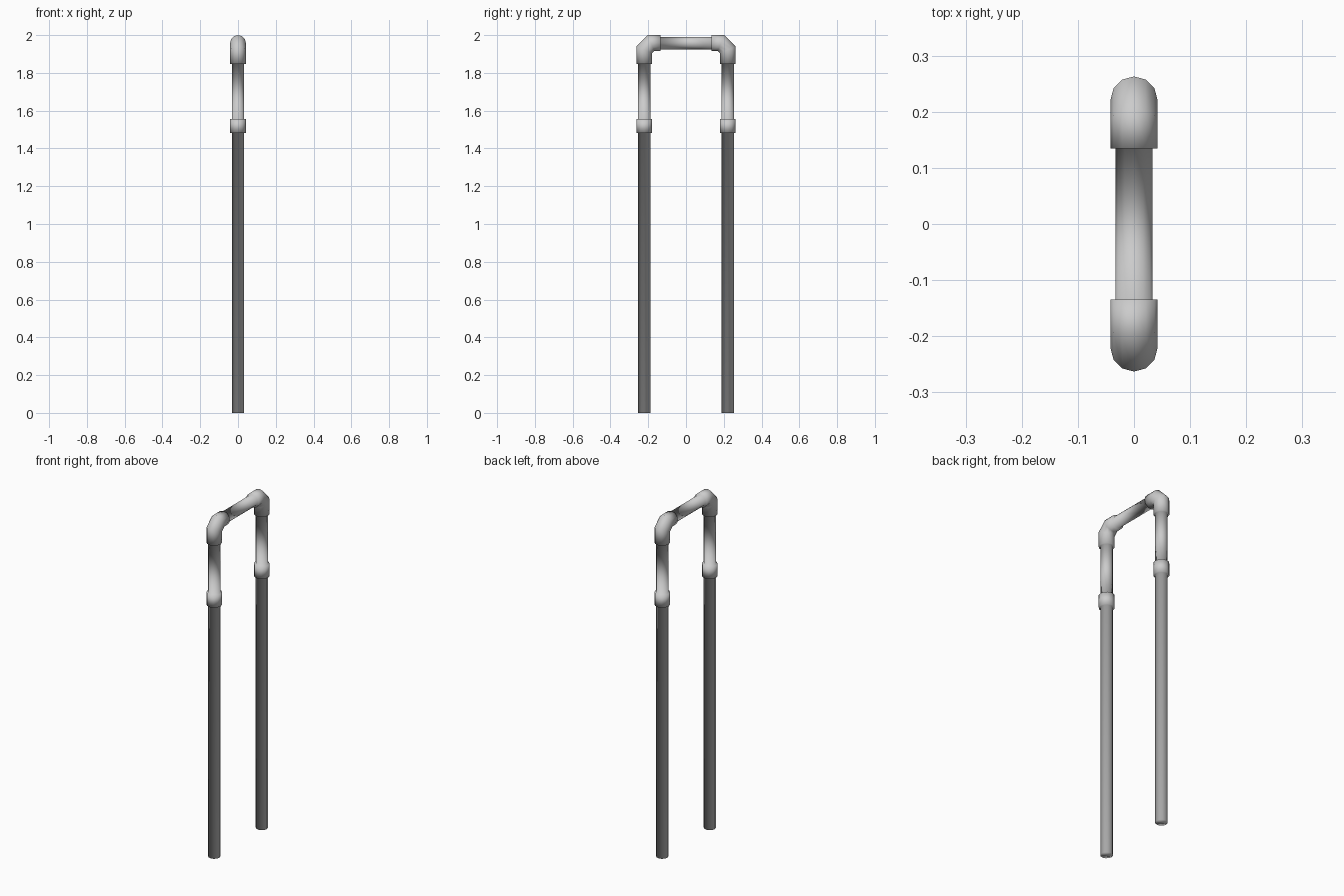
import bpy, bmesh
from math import sin, cos, pi, tan
from mathutils import Vector

if "Cube" in bpy.data.objects:
    bpy.data.objects.remove(bpy.data.objects["Cube"])

SIDES = 12
PIPE, FIT = 0.033, 0.042          # radii of pipes and fittings
LEG_Y, TOP_Z, BEND = 0.221, 1.958, 0.036
UP, SLANT, FLAT = 0, pi / 8, pi / 2   # tilt of a ring's axis from vertical
MITRE = 1 / cos(pi / 8)

# Half of the frame as rings: (y, z, radius, axis tilt, stretch)
half = [
    # lower leg
    (-LEG_Y, 0, PIPE, UP, 1), (-LEG_Y, 1.482, PIPE, UP, 1),
    # collar
    (-LEG_Y, 1.482, FIT, UP, 1), (-LEG_Y, 1.555, FIT, UP, 1),
    # upper pipe
    (-LEG_Y, 1.555, PIPE, UP, 1), (-LEG_Y, 1.847, PIPE, UP, 1),
    # mitred elbow
    (-LEG_Y, 1.847, FIT, UP, 1),
    (-LEG_Y, TOP_Z - BEND, FIT, SLANT, MITRE),
    (-LEG_Y + BEND, TOP_Z, FIT, 3 * SLANT, MITRE),
    (-0.135, TOP_Z, FIT, FLAT, 1),
    # start of the crossbar
    (-0.135, TOP_Z, PIPE, FLAT, 1),
]
# Mirror the half to the other leg
rings = half + [(-y, z, r, pi - tilt, k) for y, z, r, tilt, k in reversed(half)]

# Skin the rings into one welded frame, closed at both feet
bm = bmesh.new()
loops = []
for y, z, r, tilt, stretch in rings:
    across = Vector((0, -cos(tilt), sin(tilt))) * stretch
    loops.append([bm.verts.new(Vector((0, y, z))
                               + r * (Vector((cos(w), 0, 0)) + across * sin(w)))
                  for w in (2 * pi * k / SIDES for k in range(SIDES))])
for a, b in zip(loops, loops[1:]):
    for k in range(SIDES):
        j = (k + 1) % SIDES
        bm.faces.new((a[k], a[j], b[j], b[k]))
bm.faces.new(loops[0])
bm.faces.new(loops[-1])
bmesh.ops.recalc_face_normals(bm, faces=bm.faces)

mesh = bpy.data.meshes.new("pipe_frame")
bm.to_mesh(mesh)
bm.free()
frame = bpy.data.objects.new("pipe_frame", mesh)
bpy.context.collection.objects.link(frame)

# Fully smooth, so the shading rolls softly over the joints
mesh.shade_smooth()
